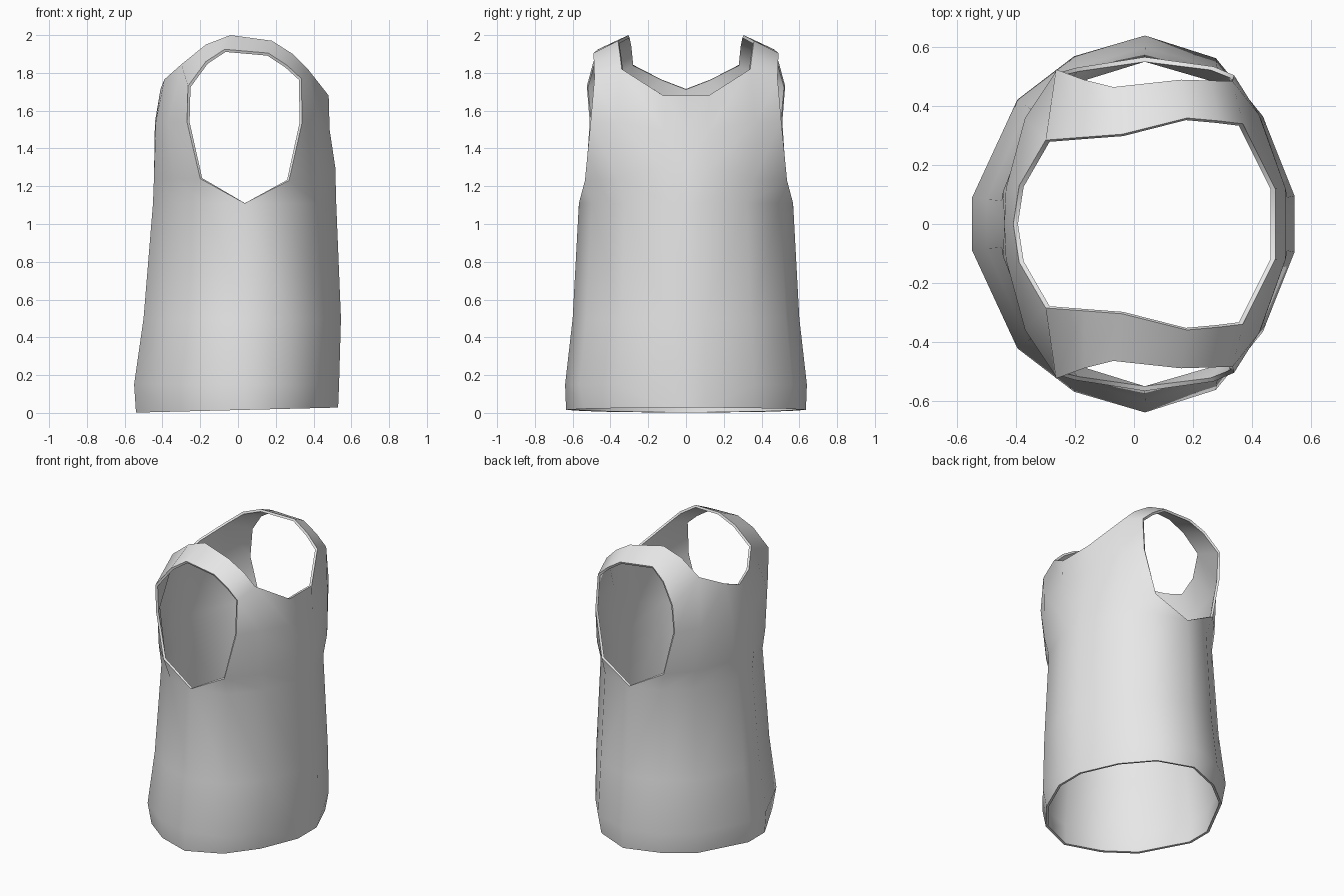
import bpy, bmesh, math

cube = bpy.data.objects.get("Cube")
if cube:
    bpy.data.objects.remove(cube, do_unlink=True)

# Single plain fabric colour
fabric = bpy.data.materials.new("light_grey_fabric")
fabric.use_nodes = True
GREY = (0.8, 0.8, 0.8, 1.0)
fabric.diffuse_color = GREY
fabric.node_tree.nodes["Principled BSDF"].inputs["Base Color"].default_value = GREY

# Half outline of the body, from the -x middle round to the +x middle (fractions)
RING = [(-1, 0), (-1, .14), (-.72, .66), (-.37, .89), (.07, 1), (.52, .88),
        (.82, .57), (1, .16), (1, 0)]
# Body levels: z, -x reach, +x reach, y reach, corner tuck
LEVELS = [(.015, .54, .53, .635, .97), (.15, .55, .535, .64, 1),
          (.50, .50, .545, .60, 1), (1.11, .45, .52, .567, 1)]

# Panels beside the armhole (None is the armhole gap)
LOW_ARM = [(-.445, 0, 1.24), (-.445, .11, 1.24), (-.34, .38, 1.24), (-.20, .53, 1.24), None,
           (.27, .535, 1.23), (.43, .36, 1.24), (.515, .12, 1.30), (.515, 0, 1.30)]
MID_ARM = [(-.44, 0, 1.54), (-.435, .12, 1.54), (-.37, .36, 1.54), (-.27, .51, 1.54), None,
           (.34, .505, 1.54), (.425, .37, 1.54), (.485, .12, 1.50), (.485, 0, 1.50)]
NECK = [(-.41, 0, 1.715), (-.39, .13, 1.765), (-.30, .285, 1.845), (-.265, .525, 1.73), None,
        (.335, .485, 1.77), (.37, .34, 1.82), (.48, .12, 1.68), (.48, 0, 1.68)]
# Shoulder strap rungs between the two panels: neck side, arm side
STRAP = [((-.17, .295, 1.95), (-.17, .49, 1.86)),
         ((-.04, .305, 2.0), (-.07, .465, 1.925)),
         ((.18, .36, 1.97), (.16, .49, 1.905)),
         ((.29, .35, 1.90), (.26, .487, 1.84))]

bm = bmesh.new()


def add_row(points):
    return [bm.verts.new(p) if p else None for p in points]


def body_row(z, left, right, depth, tuck):
    points = []
    for i, (u, v) in enumerate(RING):
        k = tuck if i in (2, 3, 5, 6) else 1
        x = u * (left if u < 0 else right) * k
        tilt = .025 * x if z < .1 else 0
        points.append((x, v * depth * k, z + tilt))
    return add_row(points)


rows = [body_row(*level) for level in LEVELS]
rows += [add_row(r) for r in (LOW_ARM, MID_ARM, NECK)]

# Skin the body, leaving the armhole open with a pointed bottom
for low, high in zip(rows, rows[1:]):
    for j in range(len(RING) - 1):
        corners = [low[j + 1], low[j], high[j], high[j + 1]]
        corners = [v for v in corners if v]
        if len(corners) > 2:
            bm.faces.new(corners)

# Skin the strap
neck = rows[-1]
rungs = [(neck[2], neck[3])]
rungs += [(bm.verts.new(n), bm.verts.new(a)) for n, a in STRAP]
rungs.append((neck[6], neck[5]))
for (n0, a0), (n1, a1) in zip(rungs, rungs[1:]):
    bm.faces.new((a0, n0, n1, a1))

mesh = bpy.data.meshes.new("tank_top")
bm.to_mesh(mesh)
bm.free()
mesh.materials.append(fabric)
top = bpy.data.objects.new("tank_top", mesh)
bpy.context.collection.objects.link(top)

# Mirror the half garment and give the cloth thickness
mirror = top.modifiers.new("mirror", 'MIRROR')
mirror.use_axis = (False, True, False)
mirror.merge_threshold = .001
cloth = top.modifiers.new("cloth", 'SOLIDIFY')
cloth.thickness = .016
cloth.offset = -1

bpy.ops.object.select_all(action='DESELECT')
top.select_set(True)
bpy.context.view_layer.objects.active = top
for name in ("mirror", "cloth"):
    bpy.ops.object.modifier_apply(modifier=name)
bpy.ops.object.shade_smooth_by_angle(angle=math.radians(55))
